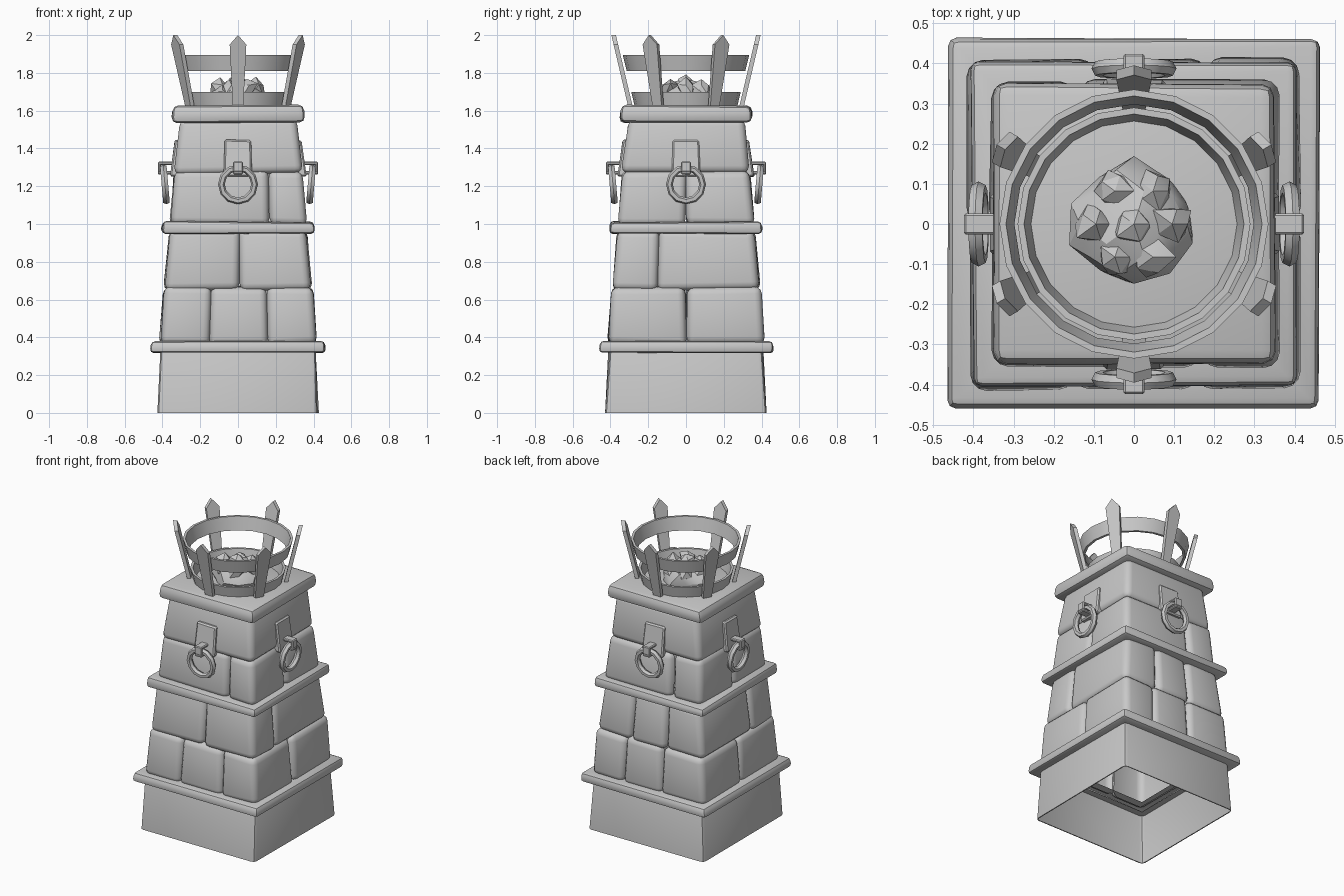
import bpy, bmesh, math, random
from mathutils import Matrix, Vector

random.seed(4)
if "Cube" in bpy.data.objects:
    bpy.data.objects.remove(bpy.data.objects["Cube"])

stone = bpy.data.materials.new("mid_grey")
stone.use_nodes = True
GREY = (0.58, 0.58, 0.58, 1)
stone.diffuse_color = GREY
stone.node_tree.nodes["Principled BSDF"].inputs["Base Color"].default_value = GREY


def finish(name, bm, angle=35):
    mesh = bpy.data.meshes.new(name)
    bm.to_mesh(mesh)
    bm.free()
    mesh.materials.append(stone)
    ob = bpy.data.objects.new(name, mesh)
    bpy.context.collection.objects.link(ob)
    bpy.ops.object.select_all(action="DESELECT")
    ob.select_set(True)
    bpy.context.view_layer.objects.active = ob
    bpy.ops.object.shade_smooth_by_angle(angle=math.radians(angle))


def block(bm, xs, ys, zs, taper=1.0, bevel=0.0, jitter=0.0, segments=3):
    """Box whose top is scaled about the z axis, with softened edges."""
    verts = []
    for z, s in zip(zs, (1, taper)):
        for x, y in ((0, 0), (1, 0), (1, 1), (0, 1)):
            wob = Vector([random.uniform(-jitter, jitter) for _ in range(3)])
            verts.append(bm.verts.new(Vector((xs[x] * s, ys[y] * s, z)) + wob))
    quads = [(3, 2, 1, 0), (4, 5, 6, 7)]
    quads += [(i, (i + 1) % 4, (i + 1) % 4 + 4, i + 4) for i in range(4)]
    faces = [bm.faces.new([verts[i] for i in q]) for q in quads]
    edges = list({e for f in faces for e in f.edges})
    bmesh.ops.bevel(bm, geom=edges, offset=bevel, segments=segments,
                    profile=0.5, affect="EDGES", clamp_overlap=True)
    bm.normal_update()


def remove(bm, faces):
    bmesh.ops.delete(bm, geom=faces, context="FACES")


# Open plinth at the foot
bm = bmesh.new()
block(bm, (-.425, .425), (-.425, .425), (0, .36), 0.955, 0.025, 0.006, 2)
remove(bm, [f for f in bm.faces if abs(f.normal.z) > 0.5])
for v in bm.verts:
    if v.co.z < 0.05:
        v.co.z = 0
finish("plinth", bm)

# Stone courses: bottom, top, half width, taper, y split, front seams, back seams
courses = [
    (.36, .67, .415, .95, 0.0, [-.15, .16], [-.1, .18]),
    (.65, .97, .392, .925, -.15, [.01], [-.12, .14]),
    (.99, 1.285, .362, .93, 0.0, [.17], [-.14]),
    (1.265, 1.56, .34, .90, None, [], []),
]
for n, (z0, z1, w, taper, split, front, back) in enumerate(courses):
    bm = bmesh.new()
    if split is None:
        rows = [(-w, w, front)]
    else:
        rows = [(-w, split, front), (split, w, back)]
    for y0, y1, seams in rows:
        xs = [-w] + seams + [w]
        for x0, x1 in zip(xs, xs[1:]):
            block(bm, (x0, x1), (y0, y1), (z0, z1), taper, 0.04, 0.006)
    # Keep only the outer skin so the tower is hollow
    remove(bm, [f for f in bm.faces if abs(f.normal.z) > 0.98 or
                max(abs(c) for c in f.calc_center_median().xy) < 0.8 * w])
    finish("stone_course_%d" % (n + 1), bm, 40)

# Flat ledges between the courses, the lower two being open frames
ledges = [("lower_ledge", .315, .378, .464, .02), ("middle_ledge", .95, 1.012, .405, .02),
          ("top_slab", 1.535, 1.63, .352, .03)]
for name, z0, z1, w, bevel in ledges:
    bm = bmesh.new()
    block(bm, (-w, w), (-w, w), (z0, z1), 0.985, bevel, 0.005, 2)
    if name != "top_slab":
        caps = [f for f in bm.faces if abs(f.normal.z) > 0.9 and f.calc_area() > 0.2]
        bmesh.ops.inset_individual(bm, faces=caps, thickness=0.11)
        remove(bm, caps)
    finish(name, bm)


def skin_loop(bm, rings):
    """Join a closed series of closed cross-sections with quads."""
    count = len(rings[0])
    for a, b in zip(rings, rings[1:] + rings[:1]):
        for j in range(count):
            k = (j + 1) % count
            bm.faces.new((a[j], b[j], b[k], a[k]))
    bmesh.ops.recalc_face_normals(bm, faces=bm.faces[:])


# Flared fire basket hoops
for name, r0, r1, z0, z1 in (("lower_hoop", .272, .29, 1.625, 1.70),
                             ("upper_hoop", .314, .335, 1.81, 1.895)):
    bm = bmesh.new()
    profile = [(r0, z0), (r1, z1), (r1 - .016, z1), (r0 - .016, z0)]
    rings = []
    for i in range(20):
        a = math.tau * i / 20
        rings.append([bm.verts.new((r * math.cos(a), r * math.sin(a), z)) for r, z in profile])
    skin_loop(bm, rings)
    finish(name, bm, 30)

# Pointed basket bars
outline = [(-.028, 1.625), (.028, 1.625), (.044, 1.95), (0, 2.0), (-.044, 1.95)]
for i in range(6):
    bm = bmesh.new()
    sides = []
    for d in (-.012, .012):
        sides.append([bm.verts.new((.295 + (z - 1.625) * .235 + d, t, z)) for t, z in outline])
    bm.faces.new(sides[0])
    bm.faces.new(sides[1])
    for j in range(5):
        k = (j + 1) % 5
        bm.faces.new((sides[0][j], sides[0][k], sides[1][k], sides[1][j]))
    bmesh.ops.recalc_face_normals(bm, faces=bm.faces[:])
    bm.transform(Matrix.Rotation(math.radians(60 * i + 30), 4, "Z"))
    finish("basket_bar_%d" % (i + 1), bm, 30)

# Rough heap of coal: a low mound with jagged lumps
bm = bmesh.new()
bmesh.ops.create_icosphere(bm, subdivisions=2, radius=1)
for v in bm.verts:
    s = random.uniform(.85, 1.05)
    v.co = Vector((v.co.x * .162 * s, v.co.y * .162 * s, 1.65 + v.co.z * .115 * s))
for i in range(7):
    a = math.tau * i / 6
    reach = .095 if i < 6 else 0
    spot = Vector((reach * math.cos(a), reach * math.sin(a), 1.715 if i < 6 else 1.745))
    lump = bmesh.ops.create_icosphere(bm, subdivisions=1, radius=.055)["verts"]
    for v in lump:
        v.co = v.co * random.uniform(.7, 1.2) + spot
for v in bm.verts:
    v.co.z = max(v.co.z, 1.6)
finish("coal_heap", bm, 25)

# Hanging ring with plate and bracket on each side
for i, side in enumerate(("front", "left", "back", "right")):
    turn = Matrix.Rotation(math.pi / 2 * i, 4, "Z")
    bm = bmesh.new()
    block(bm, (-.076, .076), (-.362, -.28), (1.25, 1.445), 0.925, 0.008, 0.003, 1)
    bm.transform(turn)
    finish(side + "_ring_plate", bm, 30)

    bm = bmesh.new()
    for y1, z0, z1 in ((-.33, 1.312, 1.33), (-.408, 1.275, 1.325), (-.33, 1.262, 1.28)):
        block(bm, (-.026, .026), (-.424, y1), (z0, z1), 1, 0.005, 0, 1)
    bm.transform(turn)
    finish(side + "_ring_bracket", bm, 30)

    bm = bmesh.new()
    rings = []
    for m in range(12):
        a = math.tau * m / 12
        ring = []
        for j in range(6):
            b = math.tau * j / 6
            r = .088 + .018 * math.cos(b)
            ring.append(bm.verts.new((r * math.cos(a), .02 * math.sin(b), r * math.sin(a))))
        rings.append(ring)
    skin_loop(bm, rings)
    lean = Matrix.Rotation(math.radians(5), 4, "X")
    bm.transform(turn @ Matrix.Translation((0, -.387, 1.21)) @ lean)
    finish(side + "_hanging_ring", bm, 40)
